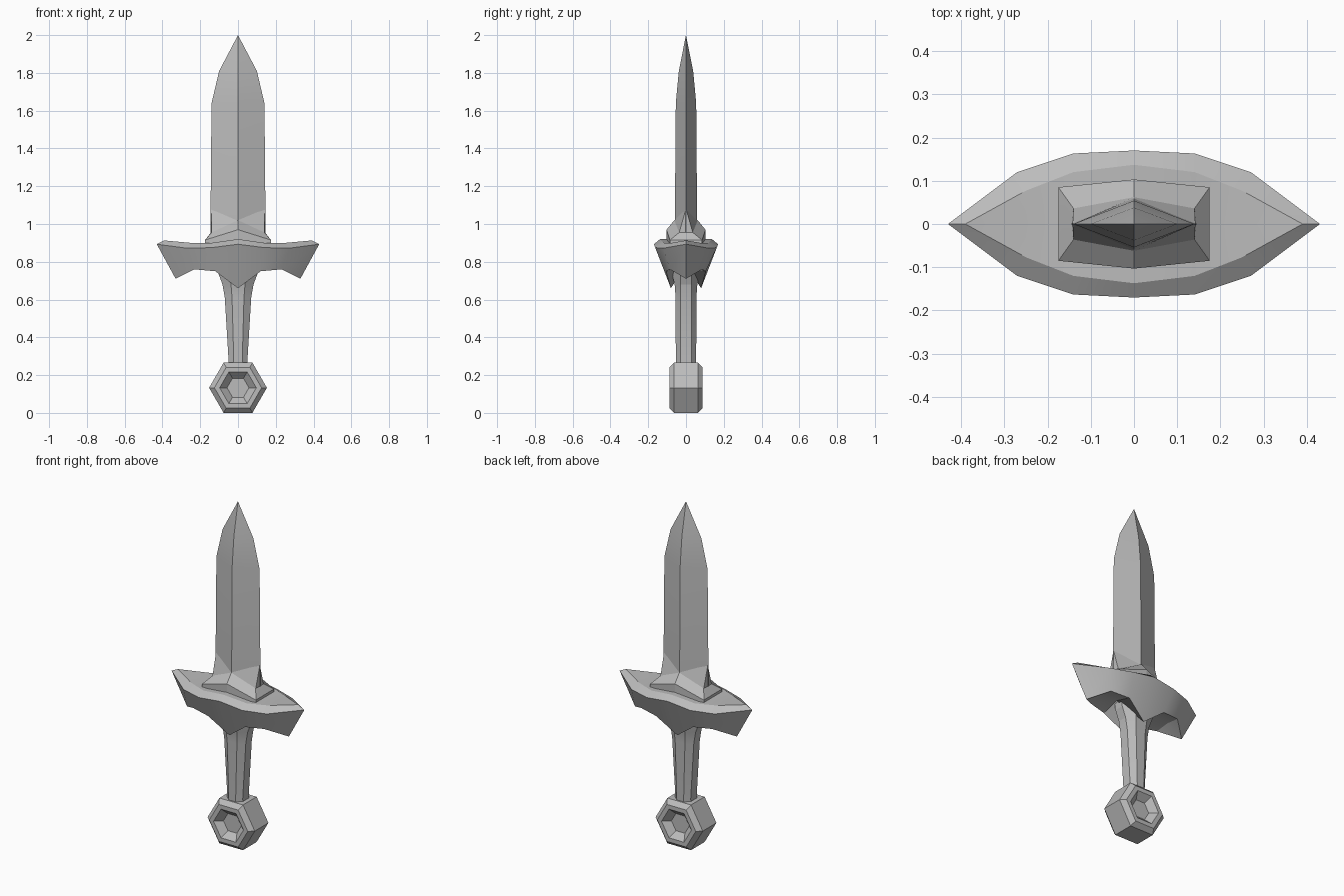
import bpy, bmesh, math

cube = bpy.data.objects.get("Cube")
if cube:
    bpy.data.objects.remove(cube, do_unlink=True)

steel = bpy.data.materials.new("grey steel")
steel.use_nodes = True
GREY = (0.5, 0.5, 0.5, 1)
steel.diffuse_color = GREY
steel.node_tree.nodes["Principled BSDF"].inputs["Base Color"].default_value = GREY

TINY = 0.0002  # offset of points that are welded onto the centre line


def ring(quarter):
    """Mirror points running from +x to +y into a full closed ring."""
    half = quarter + [(-x, y, z) for x, y, z in reversed(quarter) if x > 0]
    return half + [(x, -y, z) for x, y, z in reversed(half) if y > 0]


def spine(quarter):
    """Flatten a quarter outline onto the centre line, keeping its end point."""
    return ring(quarter[:1] + [(x, TINY, z) for x, y, z in quarter[1:]])


def loft(name, rings, caps=True, angle=10):
    """Skin a stack of equal-length rings and weld coincident points."""
    bm = bmesh.new()
    rows = [[bm.verts.new(p) for p in r] for r in rings]
    n = len(rows[0])
    for low, high in zip(rows, rows[1:]):
        for i in range(n):
            j = (i + 1) % n
            bm.faces.new((low[i], low[j], high[j], high[i]))
    if caps:
        bm.faces.new(rows[0][::-1])
        bm.faces.new(rows[-1])
    bmesh.ops.remove_doubles(bm, verts=bm.verts, dist=0.0005)
    bmesh.ops.recalc_face_normals(bm, faces=bm.faces)
    mesh = bpy.data.meshes.new(name)
    bm.to_mesh(mesh)
    bm.free()
    mesh.materials.append(steel)
    obj = bpy.data.objects.new(name, mesh)
    bpy.context.collection.objects.link(obj)
    bpy.ops.object.select_all(action='DESELECT')
    obj.select_set(True)
    bpy.context.view_layer.objects.active = obj
    bpy.ops.object.shade_smooth_by_angle(angle=math.radians(angle))


# Blade: diamond section narrowing to the tip
loft("blade", [ring([(w, 0, z), (0, d, z)]) for z, w, d in
               ((0.88, 0.147, 0.06), (1.64, 0.14, 0.054),
                (1.81, 0.1, 0.038), (2.0, TINY, TINY))], angle=15)

# Collar: stepped sleeve with raised points along the blade edges
loft("blade_collar", [
    ring([(0.175, 0, 0.88), (0.175, 0.085, 0.88), (0, 0.103, 0.88)]),
    ring([(0.175, 0, 0.915), (0.175, 0.085, 0.915), (0, 0.103, 0.97)]),
    ring([(0.143, 0, 0.955), (0.14, 0.036, 0.955), (0, 0.062, 1.02)]),
    ring([(0.142, 0, 1.08), (0.142, TINY, 1.08), (0, 0.058, 1.02)]),
], caps=False)

# Guard: boat-shaped body with a bevelled rim and scalloped lower edge
belly = [(0.33, 0, 0.71), (0.23, 0, 0.77), (0.12, 0, 0.78), (0, 0, 0.78)]
under = [(0.33, 0, 0.71), (0.23, 0.085, 0.76), (0.12, 0.105, 0.75), (0, 0.08, 0.66)]
rim = [(0.43, 0, 0.893), (0.27, 0.12, 0.872), (0.14, 0.163, 0.875), (0, 0.17, 0.893)]
deck = [(0.39, 0, 0.913), (0.25, 0.077, 0.9), (0.14, 0.12, 0.9), (0, 0.137, 0.92)]
loft("guard", [spine(belly), ring(under), ring(rim), ring(deck), spine(deck)],
     caps=False, angle=30)

# Grip: eight-sided handle flaring into the guard
loft("grip", [ring([(w, 0.028, z), (w * 0.45, d, z)]) for z, w, d in
              ((0.22, 0.055, 0.052), (0.28, 0.05, 0.054), (0.61, 0.07, 0.055),
               (0.68, 0.082, 0.06), (0.74, 0.105, 0.075), (0.8, 0.115, 0.08))])

# Pommel: hexagonal nut with a bevelled frame and recessed panel on both faces
profile = [(0.058, 0.052), (0.097, 0.088), (0.125, 0.088), (0.153, 0.063)]
sections = [(r, -y) for r, y in profile] + [(r, y) for r, y in reversed(profile)]
loft("pommel", [[(r * math.cos(k * math.pi / 3), y, 0.133 + r * math.sin(k * math.pi / 3))
                 for k in range(6)] for r, y in sections])
